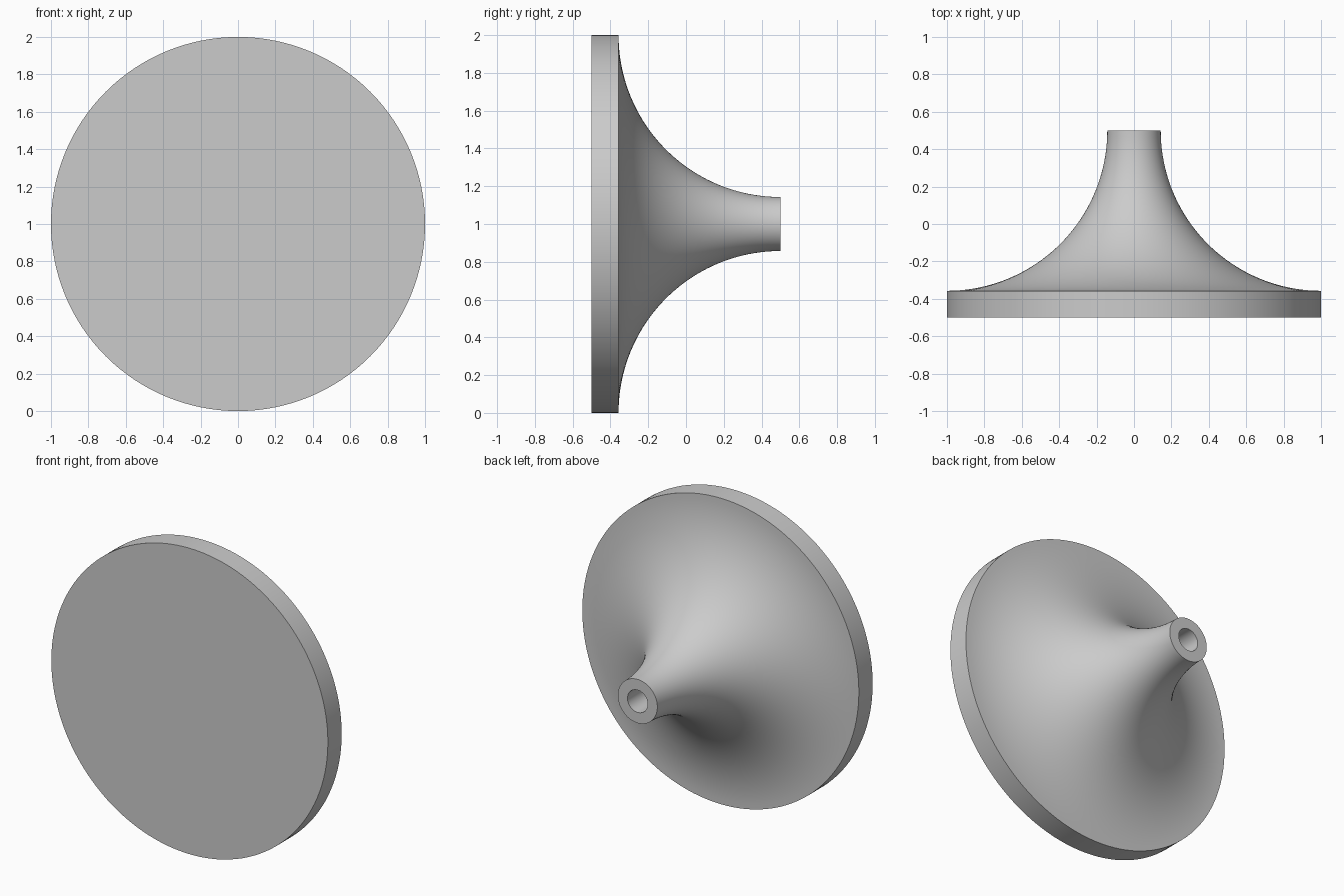
import bpy
import bmesh
from math import sin, cos, pi, tau
from mathutils import Vector

cube = bpy.data.objects.get("Cube")
if cube:
    bpy.data.objects.remove(cube)

RIM = 1.0            # disc radius
STEM = 1 / 7         # stem radius, also the disc thickness
BORE = 0.073         # radius of the blind hole
BORE_DEPTH = 0.5
FRONT, BACK = -0.5, 0.5
FLARE = RIM - STEM   # radius of the concave flare
ARC_STEPS, SIDES = 40, 128

grey = bpy.data.materials.new("plain grey")
grey.use_nodes = True
colour = (0.6, 0.6, 0.6, 1)
grey.diffuse_color = colour
grey.node_tree.nodes["Principled BSDF"].inputs["Base Color"].default_value = colour

# Half profile as (radius, y): front face, rim, quarter-circle flare, blind bore
profile = [(0, FRONT), (RIM, FRONT)]
for i in range(ARC_STEPS + 1):
    a = pi / 2 * i / ARC_STEPS
    profile.append((RIM - FLARE * sin(a), BACK - FLARE * cos(a)))
profile += [(BORE, BACK), (BORE, BACK - BORE_DEPTH), (0, BACK - BORE_DEPTH)]

# Spin the profile around the horizontal axis
bm = bmesh.new()
verts = [bm.verts.new((r, y, RIM)) for r, y in profile]
edges = [bm.edges.new(pair) for pair in zip(verts, verts[1:])]
bmesh.ops.spin(bm, geom=verts + edges, cent=Vector((0, 0, RIM)), axis=Vector((0, 1, 0)),
               angle=tau, steps=SIDES, use_duplicate=False)
bmesh.ops.remove_doubles(bm, verts=bm.verts, dist=1e-5)
bmesh.ops.recalc_face_normals(bm, faces=bm.faces)

mesh = bpy.data.meshes.new("flared_knob")
bm.to_mesh(mesh)
bm.free()
mesh.materials.append(grey)
knob = bpy.data.objects.new("flared_knob", mesh)
bpy.context.collection.objects.link(knob)

# Smooth the round surfaces, keep the rims crisp
bpy.ops.object.select_all(action="DESELECT")
knob.select_set(True)
bpy.context.view_layer.objects.active = knob
bpy.ops.object.shade_smooth_by_angle(angle=pi / 6)
